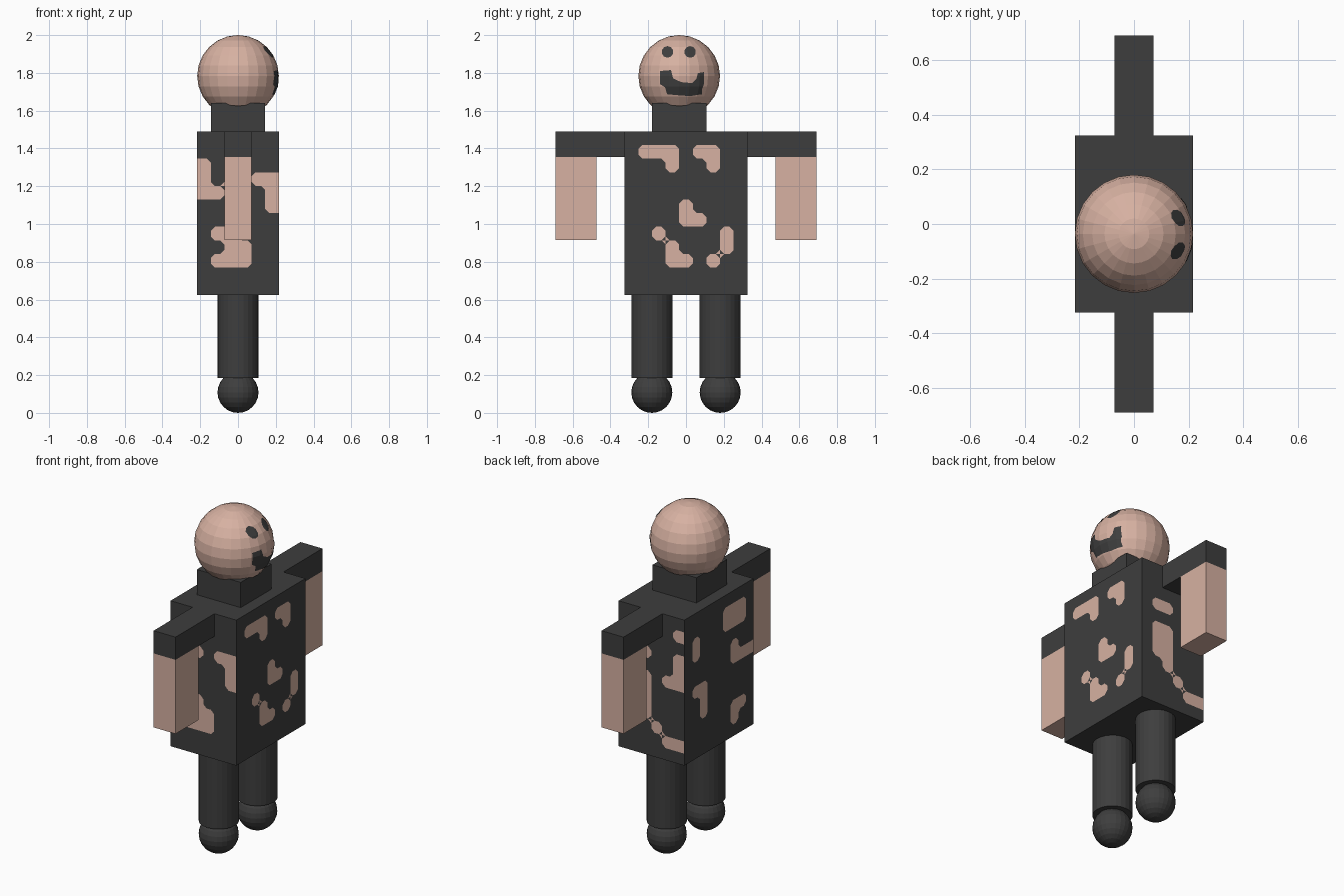
import bpy, bmesh, math
from mathutils import Vector, Matrix

if "Cube" in bpy.data.objects:
    bpy.data.objects.remove(bpy.data.objects["Cube"])

U = 0.0721                      # grid unit the whole figure is built on
HEAD = Vector((0, -U / 2, 1.784))
HEAD_R = 3 * U


def material(name, rgb):
    m = bpy.data.materials.new(name)
    m.diffuse_color = (*rgb, 1)
    m.use_nodes = True
    m.node_tree.nodes["Principled BSDF"].inputs["Base Color"].default_value = m.diffuse_color
    return m


SKIN = material("skin", (0.68, 0.44, 0.36))
DARK = material("charcoal", (0.048, 0.048, 0.048))


def finish(name, bm, mat):
    me = bpy.data.meshes.new(name)
    bm.to_mesh(me)
    bm.free()
    me.materials.append(mat)
    ob = bpy.data.objects.new(name, me)
    bpy.context.collection.objects.link(ob)
    return ob


def box(name, lo, hi, mat):
    lo, hi = Vector(lo), Vector(hi)
    bm = bmesh.new()
    bmesh.ops.create_cube(bm, size=1, matrix=Matrix.Translation((lo + hi) / 2)
                          @ Matrix.Diagonal((*(hi - lo), 1)))
    return finish(name, bm, mat)


def sphere(name, centre, r, mat):
    bm = bmesh.new()
    bmesh.ops.create_uvsphere(bm, u_segments=24, v_segments=12, radius=r,
                              matrix=Matrix.Translation(centre))
    return finish(name, bm, mat)


def cylinder(name, x, y, z0, z1, r, mat):
    bm = bmesh.new()
    bmesh.ops.create_cone(bm, cap_ends=True, segments=24, radius1=r, radius2=r, depth=z1 - z0,
                          matrix=Matrix.Translation((x, y, (z0 + z1) / 2)))
    return finish(name, bm, mat)


# Body
Z0, Z1 = 0.625, 1.49
X, Y = 3 * U, 4.5 * U
box("torso", (-X, -Y, Z0), (X, Y, Z1), DARK)
box("neck", (-2 * U, HEAD.y - 2 * U, Z1), (2 * U, HEAD.y + 2 * U, 1.64), DARK)
sphere("head", HEAD, HEAD_R, SKIN)

# Arms and legs, mirrored across y
for s, side in ((-1, "right"), (1, "left")):
    def span(a, b):
        return sorted((s * a, s * b))
    a, b = span(Y, 0.69)
    box(side + "_sleeve", (-U, a, 1.355), (U, b, Z1), DARK)
    a, b = span(0.475, 0.69)
    box(side + "_forearm", (-U, a, 0.915), (U, b, 1.355), SKIN)
    cylinder(side + "_leg", 0, s * 0.181, 0.185, Z0, 0.1085, DARK)
    sphere(side + "_foot", (0, s * 0.181, 0.1085), 0.1085, DARK)


# Skin patches on the torso: rows of cells from the top, with clipped corners
def patches(name, rows, origin, right):
    right, up = Vector(right), Vector((0, 0, 1))
    start = Vector(origin) + right.cross(up) * 0.002
    rows = [r for r in reversed(rows.split())]
    nr, nc = len(rows), len(rows[0])

    def on(c, r):
        return rows[min(max(r, 0), nr - 1)][min(max(c, 0), nc - 1)] == "#"

    bm = bmesh.new()

    def face(pts):
        bm.faces.new([bm.verts.new(start + (right * p + up * q) * U) for p, q in pts])

    k = 0.3
    for r in range(nr):
        for c in range(nc):
            outline = []
            for i, (sx, sy) in enumerate(((-1, -1), (1, -1), (1, 1), (-1, 1))):
                p, q = c + (sx > 0), r + (sy > 0)
                ends = [(p, q - sy * k), (p - sx * k, q)]
                if i % 2:
                    ends.reverse()
                h, v = on(c + sx, r), on(c, r + sy)
                if on(c, r):
                    outline += [(p, q)] if h or v else ends
                elif h and v and 0 <= c + sx < nc and 0 <= r + sy < nr:
                    face([ends[0], (p, q), ends[1]])
            if outline:
                face(outline)
    finish(name, bm, SKIN)


patches("chest_patches", """
......... .###.##.. ...#..#.. ......... ......... ....#....
....##... ..#....#. ...#...#. ...##.#.. ......... .........""",
        (X, -Y, Z0), (0, 1, 0))
patches("back_patches", """
......... .....###. .#...###. .#....... ......#.. ......###
.##...... ..#...... ..#...... ......##. ......#.. .........""",
        (-X, Y, Z0), (0, -1, 0))
patches("right_side_patches", """
...... ...... #..... #.#.## ##...# .....#
...... .##... ..##.. .###.. ...... ......""",
        (-X, -Y, Z0), (1, 0, 0))
patches("left_side_patches", """
...... .....# ...... .##..# .....# .##.##
.##... .##... ..#... ...#.. ....## ......""",
        (X, Y, Z0), (-1, 0, 0))


# Painted face: outlines projected onto a shell just outside the head
def face_paint(name, outline):
    bm = bmesh.new()
    f = bm.faces.new([bm.verts.new((0.05, y, z)) for y, z in outline])
    ext = bmesh.ops.extrude_face_region(bm, geom=[f])["geom"]
    bmesh.ops.translate(bm, vec=(0.3, 0, 0),
                        verts=[v for v in ext if isinstance(v, bmesh.types.BMVert)])
    bmesh.ops.recalc_face_normals(bm, faces=bm.faces)
    cutter = finish(name + "_cutter", bm, DARK)
    cutter.hide_render = True
    shell = sphere(name, HEAD, HEAD_R + 0.002, DARK)
    mod = shell.modifiers.new("cut", "BOOLEAN")
    mod.operation, mod.solver, mod.object = "INTERSECT", "EXACT", cutter
    dg = bpy.context.evaluated_depsgraph_get()
    me = bpy.data.meshes.new_from_object(shell.evaluated_get(dg))
    shell.modifiers.clear()
    # keep only the outer skin of the cut piece
    bm = bmesh.new()
    bm.from_mesh(me)
    inner = [f for f in bm.faces
             if f.normal.dot((f.calc_center_median() - HEAD).normalized()) < 0.9]
    bmesh.ops.delete(bm, geom=inner, context="FACES")
    for f in bm.faces:
        f.material_index = 0
    bm.to_mesh(me)
    bm.free()
    me.materials.clear()
    me.materials.append(DARK)
    shell.data = me
    bpy.data.objects.remove(cutter)


for ey, side in ((-0.098, "right"), (0.022, "left")):
    face_paint(side + "_eye", [(ey + 0.031 * math.cos(t), 1.911 + 0.031 * math.sin(t))
                               for t in (math.tau * (i + 0.5) / 10 for i in range(10))])
face_paint("mouth", [
    (-0.137, 1.81), (-0.079, 1.815), (-0.069, 1.772), (-0.026, 1.751), (0.032, 1.746),
    (0.055, 1.767), (0.063, 1.799), (0.095, 1.804), (0.095, 1.74), (0.085, 1.714),
    (0.085, 1.687), (0.021, 1.677), (-0.048, 1.682), (-0.10, 1.687), (-0.111, 1.724),
    (-0.137, 1.74)])
